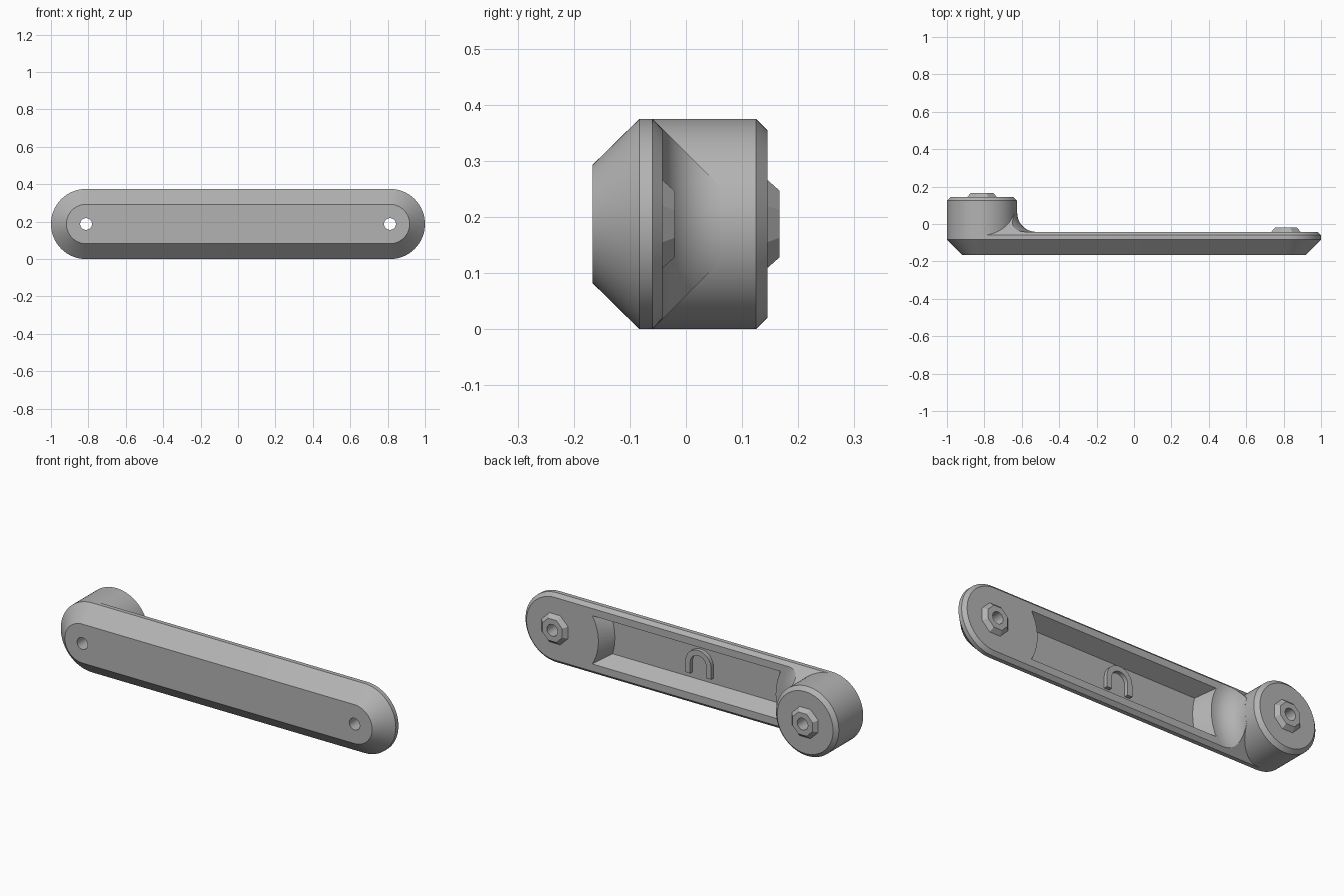
import bpy, bmesh
from math import sin, cos, pi, sqrt

MID_Z = 0.1875      # height of the long axis
END_X = 0.8125      # pivot centres
R = 0.1875          # outer radius

if "Cube" in bpy.data.objects:
    bpy.data.objects.remove(bpy.data.objects["Cube"], do_unlink=True)

grey = bpy.data.materials.new("plain grey")
grey.use_nodes = True
grey.diffuse_color = (0.45, 0.45, 0.45, 1)
grey.node_tree.nodes["Principled BSDF"].inputs["Base Color"].default_value = (0.45, 0.45, 0.45, 1)


def loft(name, rings):
    """Closed solid through rings, each given as (y, [(x, z), ...])."""
    bm = bmesh.new()
    loops = [[bm.verts.new((x, y, z + MID_Z)) for x, z in pts] for y, pts in rings]
    for a, b in zip(loops, loops[1:]):
        for i in range(len(a)):
            j = (i + 1) % len(a)
            bm.faces.new((a[i], a[j], b[j], b[i]))
    bm.faces.new(loops[0])
    bm.faces.new(loops[-1])
    bmesh.ops.recalc_face_normals(bm, faces=bm.faces)
    mesh = bpy.data.meshes.new(name)
    bm.to_mesh(mesh)
    bm.free()
    mesh.materials.append(grey)
    ob = bpy.data.objects.new(name, mesh)
    bpy.context.collection.objects.link(ob)
    return ob


def circle(cx, r, n=64, turn=0.0):
    return [(cx + r * cos(2 * pi * (i + turn) / n), r * sin(2 * pi * (i + turn) / n)) for i in range(n)]


def stadium(r, n=32):
    pts = []
    for side, start in ((1, -pi / 2), (-1, pi / 2)):
        for i in range(n + 1):
            a = start + pi * i / n
            pts.append((side * END_X + r * cos(a), r * sin(a)))
    return pts


def pocket_outline(h, r_left, r_right, n=12):
    """Straight long sides, ends curved around the two pivots."""
    zs = [-h + 2 * h * i / n for i in range(n + 1)]
    left = [(END_X - sqrt(r_left ** 2 - z * z), z) for z in zs]
    right = [(-END_X + sqrt(r_right ** 2 - z * z), z) for z in reversed(zs)]
    return left + right


def boolean(ob, cutter, operation="DIFFERENCE"):
    mod = ob.modifiers.new("cut", "BOOLEAN")
    mod.operation = operation
    mod.solver = "EXACT"
    mod.object = cutter
    bpy.context.view_layer.objects.active = ob
    bpy.ops.object.modifier_apply(modifier=mod.name)


# Chamfered bar
bar = loft("crank_bar", [(-0.167, stadium(0.105)), (-0.083, stadium(R)),
                         (-0.06, stadium(R)), (-0.042, stadium(0.169))])

# Tapered pocket in the back of the bar
pocket = loft("pocket_cutter", [(-0.03, pocket_outline(0.136, 0.254, 0.3)),
                                (-0.125, pocket_outline(0.09, 0.3, 0.35))])
boolean(bar, pocket)

# Raised boss at the right end
boss = loft("right_boss", [(-0.06, circle(-END_X, R)), (0.125, circle(-END_X, R)),
                           (0.145, circle(-END_X, 0.167))])

# Concave fillet from boss to bar, trimmed by the bar's chamfer planes
steps = [i / 12 * pi / 2 for i in range(13)]
flare = [(0.06 - 0.102 * sin(a), circle(-END_X, 0.29 - 0.102 * cos(a))) for a in steps]
fillet = loft("boss_fillet", flare + [(-0.059, circle(-END_X, 0.29))])
wedge = loft("wedge_cutter", [(-0.06, stadium(R)), (0.08, stadium(0.0475))])
boolean(fillet, wedge, "INTERSECT")

# Octagonal collars around the holes
collars = []
for name, x, y in (("left_collar", END_X, -0.042), ("right_collar", -END_X, 0.145)):
    collars.append(loft(name, [(y, circle(x, 0.085, 8, 0.5)),
                               (y + 0.022, circle(x, 0.064, 8, 0.5))]))

# Open hoop standing on the pocket floor
arc = [pi * i / 16 for i in range(17)]
outer = [(0.077 * cos(a), 0.077 * sin(a)) for a in arc]
inner = [(0.048 * cos(a), 0.048 * sin(a)) for a in reversed(arc)]
hoop_outline = outer + [(-0.077, -0.06), (-0.048, -0.06)] + inner + [(0.048, -0.06), (0.077, -0.06)]
hoop = loft("pocket_hoop", [(-0.126, hoop_outline), (-0.104, hoop_outline)])

# Pivot holes through both ends
drills = [loft("hole_cutter", [(-0.3, circle(s * END_X, 0.032, 16)),
                               (0.3, circle(s * END_X, 0.032, 16))]) for s in (1, -1)]
for ob, holes in ((bar, drills), (boss, drills[1:]), (fillet, drills[1:]),
                  (collars[0], drills[:1]), (collars[1], drills[1:])):
    for drill in holes:
        boolean(ob, drill)

for cutter in [pocket, wedge] + drills:
    bpy.data.objects.remove(cutter, do_unlink=True)

# Smooth round surfaces, crisp edges
bpy.ops.object.select_all(action="DESELECT")
for ob in [bar, boss, fillet, hoop] + collars:
    ob.select_set(True)
bpy.context.view_layer.objects.active = bar
bpy.ops.object.shade_smooth_by_angle(angle=pi / 6)
